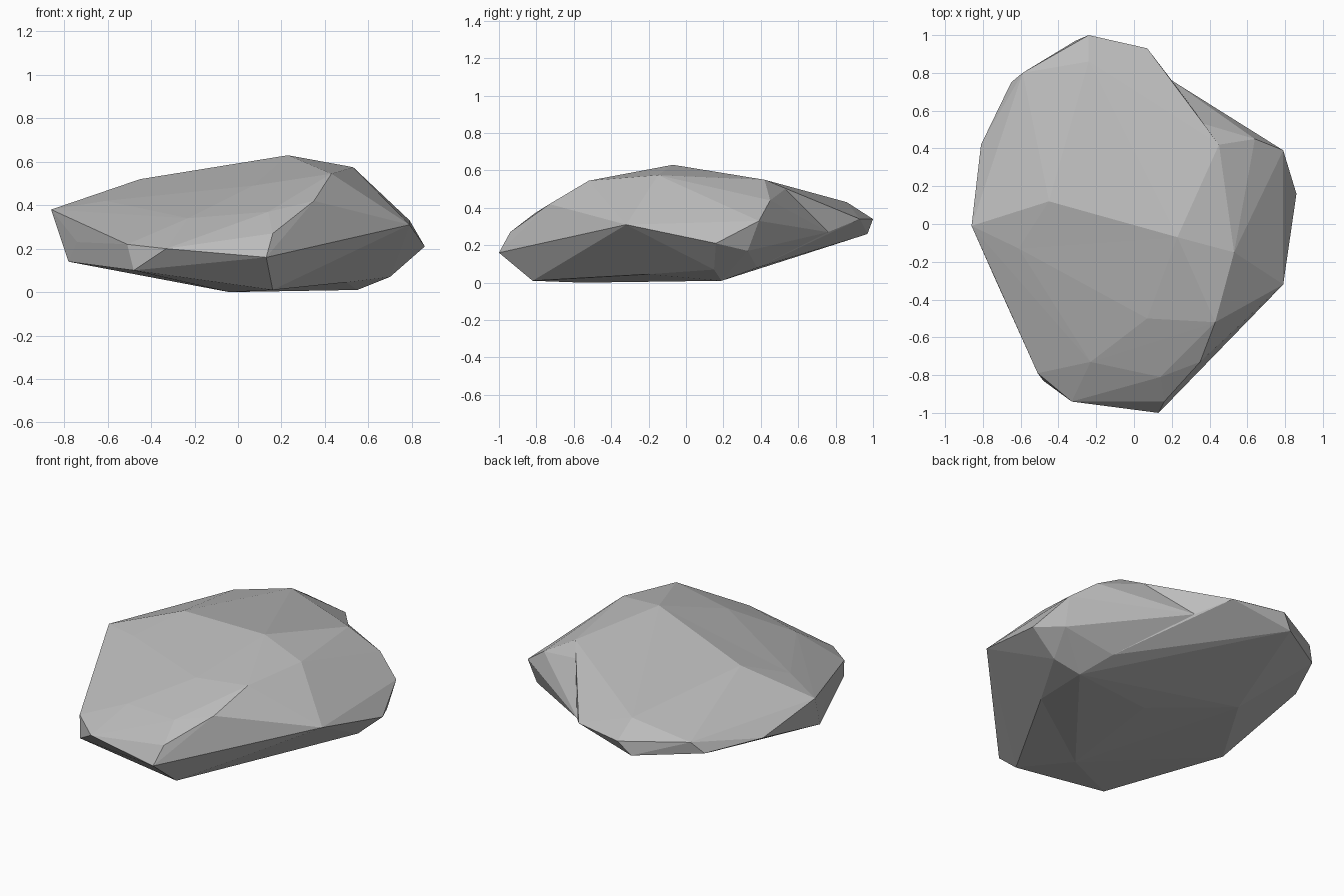
import bpy
import bmesh

cube = bpy.data.objects.get("Cube")
if cube:
    bpy.data.objects.remove(cube, do_unlink=True)

# Corners along the seam between the front and rear masses
seam = [(-.86, -.01, .38), (-.61, -.13, .42), (.23, -.07, .63), (.53, -.15, .575),
        (-.78, -.17, .14), (-.04, -.55, 0), (.18, -.33, .02), (.02, .11, .03)]
# Corners along the seams where the flank meets the two masses
front_flank_seam = [(.43, -.52, .545), (.79, -.32, .31)]
rear_flank_seam = [(.45, .42, .55), (.37, .53, .5), (.2, .76, .27),
                   (.47, .38, .08), (.55, .19, .01)]
side_seam = [(.53, -.15, .575), (.5, -.2, .045)]

# Corners that belong to one mass only
front_top = [(.35, -.73, .42), (.14, -.81, .37), (.07, -.5, .49), (-.23, -.73, .34)]
front_rim = [(.13, -1, .16), (.16, -.94, .27), (-.33, -.94, .2), (-.48, -.83, .1),
             (-.51, -.79, .22), (-.74, -.28, .23), (.16, -.82, .01)]
rear_top = [(.14, .22, .57), (-.45, .12, .52), (-.02, .5, .51), (-.24, .86, .43)]
rear_rim = [(-.81, .42, .29), (-.65, .75, .28), (-.59, .8, .35), (-.24, 1, .34),
            (-.31, .97, .26), (.07, .93, .34), (-.44, .37, .09)]
flank_rim = [(.86, .16, .21), (.79, .39, .33), (.64, .45, .44),
             (.77, .33, .17), (.7, .15, .07)]


def make_material(name, color):
    material = bpy.data.materials.new(name)
    material.use_nodes = True
    material.diffuse_color = color
    shader = next(n for n in material.node_tree.nodes if n.type == "BSDF_PRINCIPLED")
    shader.inputs["Base Color"].default_value = color
    shader.inputs["Roughness"].default_value = 0.9
    return material


def make_mass(name, corners, material):
    """Wrap the corners in a faceted skin, dropping any that end up inside."""
    bm = bmesh.new()
    for corner in corners:
        bm.verts.new(corner)
    bmesh.ops.convex_hull(bm, input=list(bm.verts))
    loose = [v for v in bm.verts if not v.link_faces]
    bmesh.ops.delete(bm, geom=loose, context="VERTS")
    bmesh.ops.recalc_face_normals(bm, faces=list(bm.faces))
    mesh = bpy.data.meshes.new(name)
    bm.to_mesh(mesh)
    bm.free()
    mesh.materials.append(material)
    mass = bpy.data.objects.new(name, mesh)
    bpy.context.collection.objects.link(mass)
    return mass


def merge(target, helper):
    """Join the helper mass to the target as one closed surface."""
    union = target.modifiers.new("join " + helper.name, "BOOLEAN")
    union.operation = "UNION"
    union.solver = "EXACT"
    union.object = helper
    helper.hide_render = True
    helper.hide_viewport = True


# Boulder: rear mass joined with the front mass and the side flank
stone = make_material("stone grey", (0.5, 0.5, 0.5, 1))
boulder = make_mass("boulder", seam + rear_flank_seam + side_seam + rear_top + rear_rim, stone)
front = make_mass("front_mass", seam + front_flank_seam + side_seam + front_top + front_rim, stone)
flank = make_mass("side_flank", front_flank_seam + rear_flank_seam + side_seam + flank_rim, stone)
for mass in (front, flank):
    merge(boulder, mass)
